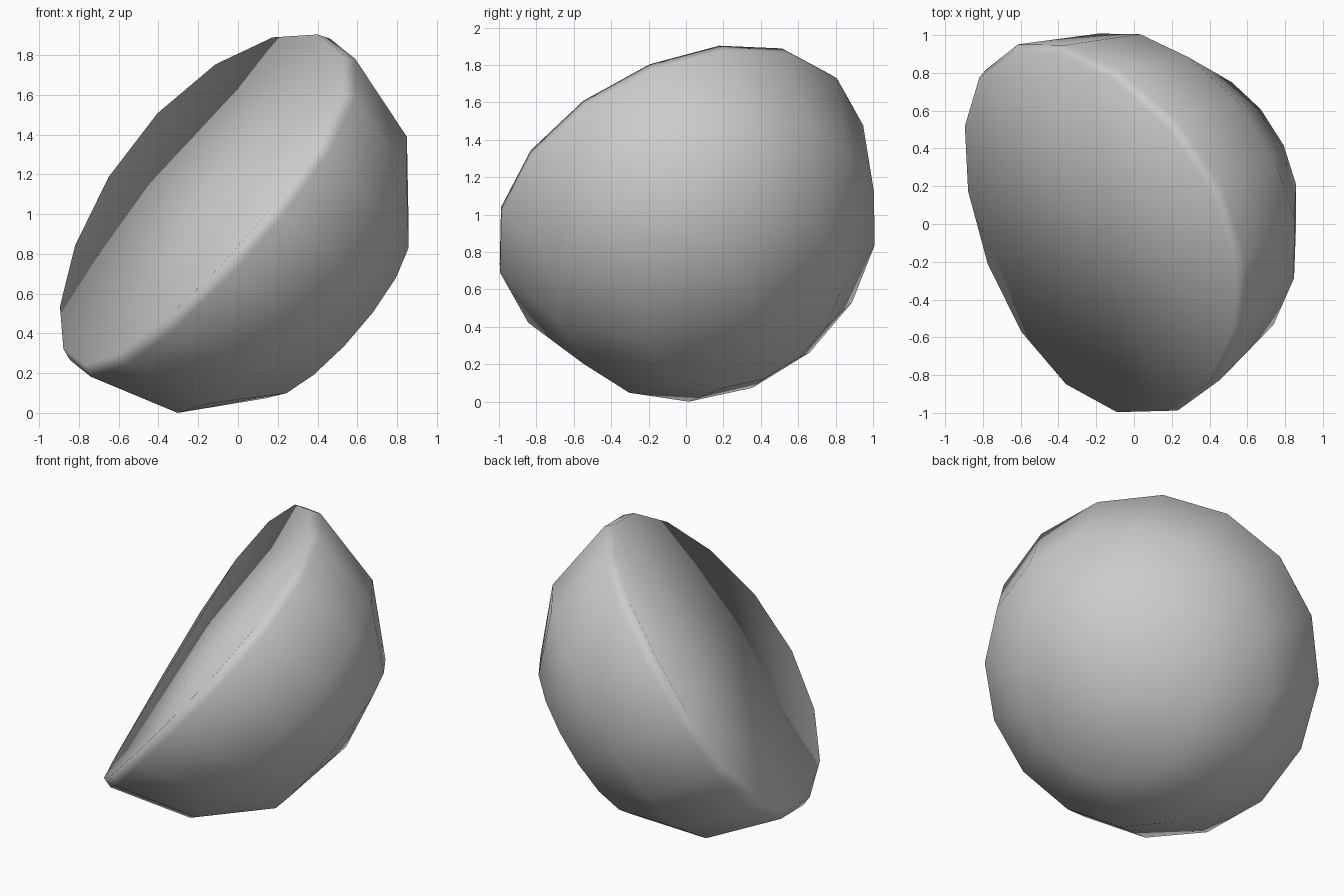
import bpy, bmesh
from math import radians, cos, atan2, tau
from mathutils import Matrix, Vector

cube = bpy.data.objects.get("Cube")
if cube:
    bpy.data.objects.remove(cube)

# Plain grey material
grey = bpy.data.materials.new("plain_grey")
grey.use_nodes = True
colour = (0.6, 0.6, 0.6, 1)
grey.diffuse_color = colour
grey.node_tree.nodes["Principled BSDF"].inputs["Base Color"].default_value = colour

# Half ball lathed from its profile (radius, height), rim to pole
profile = [(1.037, 0.04), (1.06, -0.025), (0.92, -0.53), (0.575, -0.89), (0, -1.025)]
bm = bmesh.new()
line = [bm.verts.new((r, 0, z)) for r, z in profile]
edges = [bm.edges.new(pair) for pair in zip(line, line[1:])]
bmesh.ops.spin(bm, geom=line + edges, axis=(0, 0, 1), cent=(0, 0, 0), angle=tau, steps=16)
bmesh.ops.remove_doubles(bm, verts=bm.verts, dist=0.001)

# Single flat cap across the rim
rim = [e for e in bm.edges if e.is_boundary]
bmesh.ops.contextual_create(bm, geom=rim)
bmesh.ops.recalc_face_normals(bm, faces=bm.faces)

# Warp the half ball into a gentle saddle
for p in bm.verts:
    spread = p.co.x ** 2 + p.co.y ** 2
    p.co.z += 0.046 * spread * cos(2 * (atan2(p.co.y, p.co.x) + radians(22.5)))

# Tilt the open side and set it down on the ground
n = Vector((-0.72, -0.36, 0.593)).normalized()
u = Vector((n.y, -n.x, 0)).normalized()
v = n.cross(u)
tilt = Matrix((u, v, n)).transposed().to_4x4()
bm.transform(Matrix.Translation((-0.183, -0.014, 1.07)) @ tilt
             @ Matrix.Rotation(radians(-5), 4, "Z"))
lowest = min(p.co.z for p in bm.verts)
bm.transform(Matrix.Translation((0, 0, -lowest)))

mesh = bpy.data.meshes.new("half_ball")
for f in bm.faces:
    f.smooth = True
bm.to_mesh(mesh)
bm.free()
mesh.materials.append(grey)
bpy.context.collection.objects.link(bpy.data.objects.new("half_ball", mesh))
